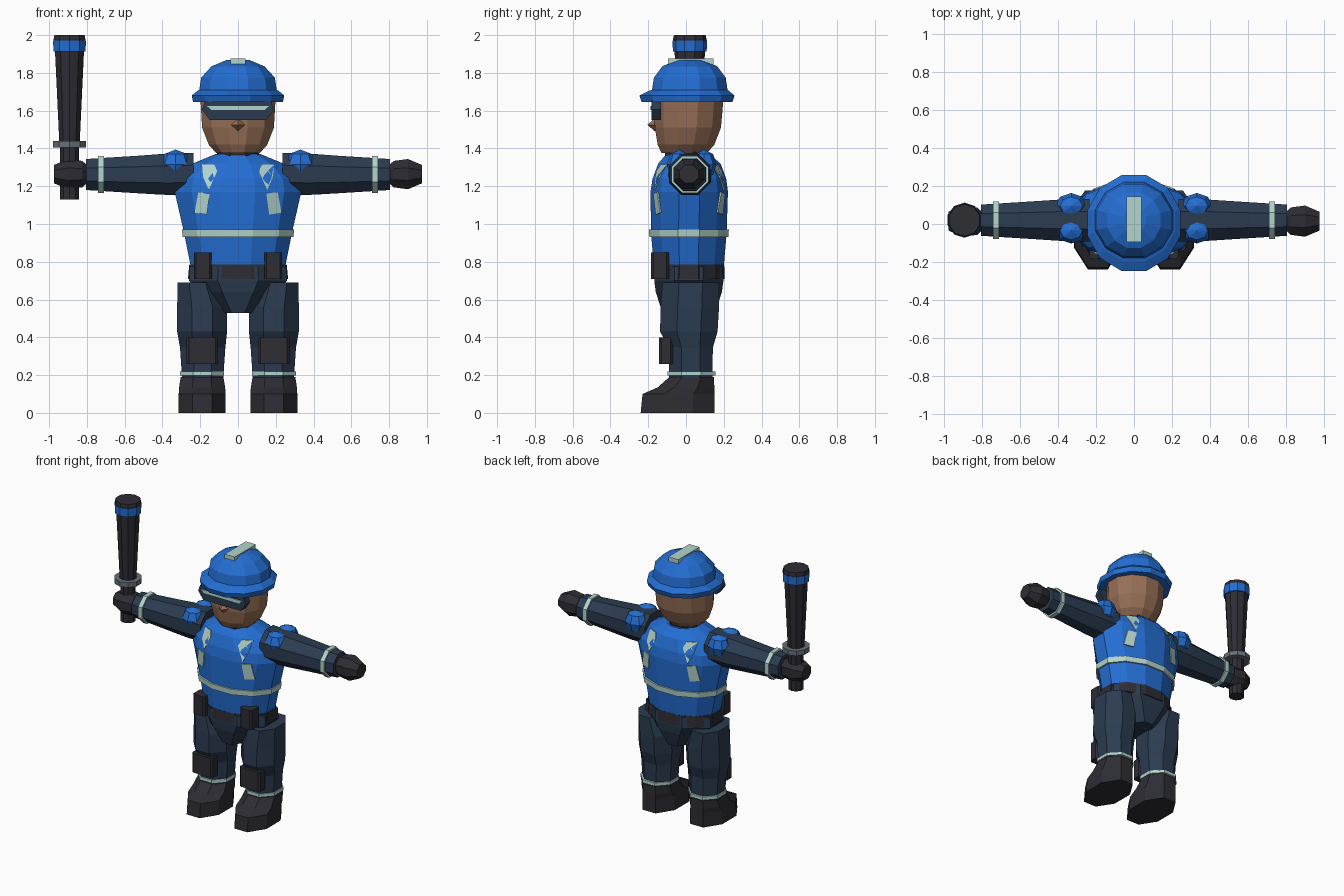
import bpy, bmesh, math
from mathutils import Vector
from mathutils.bvhtree import BVHTree

if "Cube" in bpy.data.objects:
    bpy.data.objects.remove(bpy.data.objects["Cube"], do_unlink=True)


def material(name, rgb):
    m = bpy.data.materials.new(name)
    m.use_nodes = True
    m.diffuse_color = (*rgb, 1)
    m.node_tree.nodes["Principled BSDF"].inputs["Base Color"].default_value = (*rgb, 1)
    return m


BLUE = material("bright blue", (0.017, 0.155, 0.65))
NAVY = material("navy cloth", (0.024, 0.044, 0.08))
BLACK = material("black leather", (0.026, 0.026, 0.034))
MINT = material("reflective mint", (0.45, 0.66, 0.61))
SKIN = material("skin", (0.31, 0.16, 0.094))
GREY = material("grey plastic", (0.13, 0.16, 0.19))


def finish(name, bm, mat):
    bmesh.ops.recalc_face_normals(bm, faces=bm.faces)
    me = bpy.data.meshes.new(name)
    bm.to_mesh(me)
    bm.free()
    me.materials.append(mat)
    ob = bpy.data.objects.new(name, me)
    bpy.context.collection.objects.link(ob)
    return ob


def loft(name, rings, mat, n=8, axis="z"):
    """Skin flat-sided ovals: (height, centre a, centre b, radius a, radius b)."""
    bm = bmesh.new()
    grow = 1 / math.cos(math.pi / n)
    loops = []
    for t, ca, cb, ra, rb in rings:
        loop = []
        for i in range(n):
            ang = 2 * math.pi * (i + 0.5) / n
            a, b = ca + ra * grow * math.cos(ang), cb + rb * grow * math.sin(ang)
            loop.append(bm.verts.new((a, b, t) if axis == "z" else (t, a, b)))
        loops.append(loop)
    for lo, hi in zip(loops, loops[1:]):
        for i in range(n):
            j = (i + 1) % n
            bm.faces.new((lo[i], lo[j], hi[j], hi[i]))
    bm.faces.new(loops[0])
    bm.faces.new(loops[-1])
    return finish(name, bm, mat)


def box(name, lo, hi, mat, bevel=0.0):
    bm = bmesh.new()
    bmesh.ops.create_cube(bm, size=1)
    lo, hi = Vector(lo), Vector(hi)
    for v in bm.verts:
        v.co = (lo + hi) / 2 + v.co * (hi - lo)
    if bevel:
        edges = [e for e in bm.edges if abs(e.verts[0].co.z - e.verts[1].co.z) > 0.01]
        bmesh.ops.bevel(bm, geom=edges, offset=bevel, segments=1, affect="EDGES")
    return finish(name, bm, mat)


def ball(name, centre, radii, mat, u=8, v=5):
    bm = bmesh.new()
    bmesh.ops.create_uvsphere(bm, u_segments=u, v_segments=v, radius=1)
    for vert in bm.verts:
        vert.co = Vector(centre) + vert.co * Vector(radii)
    return finish(name, bm, mat)


def plate(name, outline, y, depth, mat):
    """Extrude an x-z outline along y; y may be a function of x and z."""
    bm = bmesh.new()
    front = [bm.verts.new((x, y(x, z) if callable(y) else y, z)) for x, z in outline]
    face = bm.faces.new(front)
    out = bmesh.ops.extrude_face_region(bm, geom=[face])["geom"]
    for v in out:
        if isinstance(v, bmesh.types.BMVert):
            v.co.y += depth
    return finish(name, bm, mat)


# Torso vest, waist stripe and belt
torso = loft("vest", [
    (0.775, 0, 0.015, 0.25, 0.185), (0.95, 0, 0.015, 0.285, 0.2),
    (1.17, 0, 0.017, 0.335, 0.205), (1.24, 0, 0.018, 0.325, 0.195),
    (1.32, 0, 0.018, 0.24, 0.165), (1.37, 0, 0.01, 0.12, 0.115)], BLUE, 12)
loft("waist_stripe", [(0.932, 0, 0.015, 0.293, 0.209),
                      (0.972, 0, 0.015, 0.298, 0.212)], MINT, 12)
loft("belt", [(0.71, 0, 0.015, 0.265, 0.19), (0.785, 0, 0.015, 0.258, 0.187)], BLACK, 12)

# Vest stripes projected onto the front and back of the torso
tree = BVHTree.FromPolygons([v.co for v in torso.data.vertices],
                            [p.vertices for p in torso.data.polygons])


def surface(direction):
    def y_at(x, z):
        hit = tree.ray_cast(Vector((x, direction * 2, z)), Vector((0, -direction, 0)))[0]
        return (hit.y if hit else 0) + direction * 0.008
    return y_at


UPPER = [(0.11, 1.28), (0.125, 1.315), (0.19, 1.315), (0.185, 1.25), (0.155, 1.18)]
LOWER = [(0.15, 1.16), (0.21, 1.17), (0.23, 1.06), (0.165, 1.05)]
for face, d in (("front", -1), ("back", 1)):
    for side, s in (("left", 1), ("right", -1)):
        for part, shape in (("upper", UPPER), ("lower", LOWER)):
            plate(f"{side}_{face}_{part}_stripe", [(s * x, z) for x, z in shape],
                  surface(d), -d * 0.009, MINT)

# Pelvis
loft("pelvis", [(0.53, 0, 0.015, 0.085, 0.14), (0.64, 0, 0.015, 0.2, 0.175),
                (0.7, 0, 0.015, 0.26, 0.183), (0.775, 0, 0.015, 0.255, 0.18)], NAVY)

# Head, nose and visor
loft("neck", [(1.34, 0, 0, 0.11, 0.11), (1.39, 0, 0, 0.11, 0.11)], BLACK)
loft("head", [(1.375, 0, -0.01, 0.115, 0.12), (1.42, 0, 0, 0.155, 0.15),
              (1.51, 0, 0.01, 0.19, 0.175), (1.68, 0, 0.015, 0.2, 0.185)], SKIN, 12)
ball("nose", (0, -0.165, 1.525), (0.036, 0.04, 0.034), SKIN, 4, 2)
plate("visor", [(-0.19, 1.605), (-0.15, 1.55), (0.15, 1.55), (0.19, 1.605),
                (0.175, 1.65), (-0.175, 1.65)], -0.182, 0.05, NAVY)
plate("visor_glint", [(-0.14, 1.603), (0.14, 1.603), (0.165, 1.625), (-0.165, 1.625)],
      -0.188, 0.007, MINT)

# Helmet with flared brim and top stripe
loft("helmet", [
    (1.645, 0, 0.005, 0.238, 0.24), (1.68, 0, 0.005, 0.245, 0.252),
    (1.705, 0, 0.015, 0.215, 0.212), (1.71, 0, 0.02, 0.205, 0.2),
    (1.775, 0, 0.02, 0.195, 0.19), (1.835, 0, 0.02, 0.14, 0.145),
    (1.868, 0, 0.02, 0.06, 0.07)], BLUE, 12)
box("helmet_stripe", (-0.04, -0.095, 1.845), (0.04, 0.145, 1.876), MINT)

for side, s in (("left", 1), ("right", -1)):
    # Arm, cuff, hand and shoulder pads
    loft(f"{side}_arm", [
        (s * 0.235, 0.02, 1.265, 0.112, 0.112), (s * 0.4, 0.02, 1.263, 0.108, 0.108),
        (s * 0.52, 0.02, 1.262, 0.1, 0.1), (s * 0.805, 0.02, 1.262, 0.082, 0.082)],
        NAVY, 8, "x")
    loft(f"{side}_cuff_stripe", [(s * x, 0.02, 1.262, 0.098, 0.098) for x in (0.71, 0.742)],
         MINT, 8, "x")
    loft(f"{side}_hand", [
        (s * 0.79, 0.015, 1.264, 0.04, 0.04), (s * 0.825, 0.015, 1.264, 0.072, 0.07),
        (s * 0.9, 0.015, 1.264, 0.082, 0.08), (s * 0.975, 0.015, 1.264, 0.05, 0.048)],
        BLACK, 8, "x")
    for place, y in (("front", -0.035), ("back", 0.095)):
        ball(f"{side}_{place}_shoulder_pad", (s * 0.33, y, 1.316),
             (0.083, 0.068, 0.078), BLUE, 8, 4)

    # Leg, knee pad, ankle stripe and boot
    loft(f"{side}_leg", [
        (0.17, s * 0.187, 0.025, 0.108, 0.115), (0.345, s * 0.187, 0.025, 0.12, 0.117),
        (0.43, s * 0.19, 0.015, 0.132, 0.152), (0.56, s * 0.19, 0.02, 0.132, 0.155),
        (0.69, s * 0.215, 0.025, 0.105, 0.15)], NAVY)
    box(f"{side}_knee_pad", (s * 0.19 - 0.082, -0.142, 0.26),
        (s * 0.19 + 0.082, -0.07, 0.4), BLACK, 0.012)
    loft(f"{side}_ankle_stripe", [(z, s * 0.19, 0.028, 0.117, 0.127) for z in (0.197, 0.22)],
         MINT)
    loft(f"{side}_boot", [
        (0, s * 0.19, -0.045, 0.125, 0.195), (0.1, s * 0.19, -0.04, 0.124, 0.19),
        (0.135, s * 0.19, 0, 0.122, 0.15), (0.19, s * 0.19, 0.03, 0.113, 0.118)], BLACK)

    # Belt pouch
    box(f"{side}_pouch", (s * 0.187 - 0.047, -0.185, 0.71),
        (s * 0.187 + 0.047, -0.09, 0.85), BLACK, 0.012)

# Baton held upright in the right hand
BX, BY = -0.892, 0.02


def turned(name, profile, mat):
    loft(name, [(z, BX, BY, r, r) for z, r in profile], mat, 10)


turned("baton_grip", [(1.13, 0.05), (1.42, 0.05)], BLACK)
turned("baton_guard", [(1.405, 0.088), (1.44, 0.088)], GREY)
turned("baton_shaft", [(1.43, 0.054), (1.92, 0.077), (1.98, 0.084), (2.0, 0.08)], BLACK)
turned("baton_band", [(1.912, 0.085), (1.972, 0.087)], BLUE)
